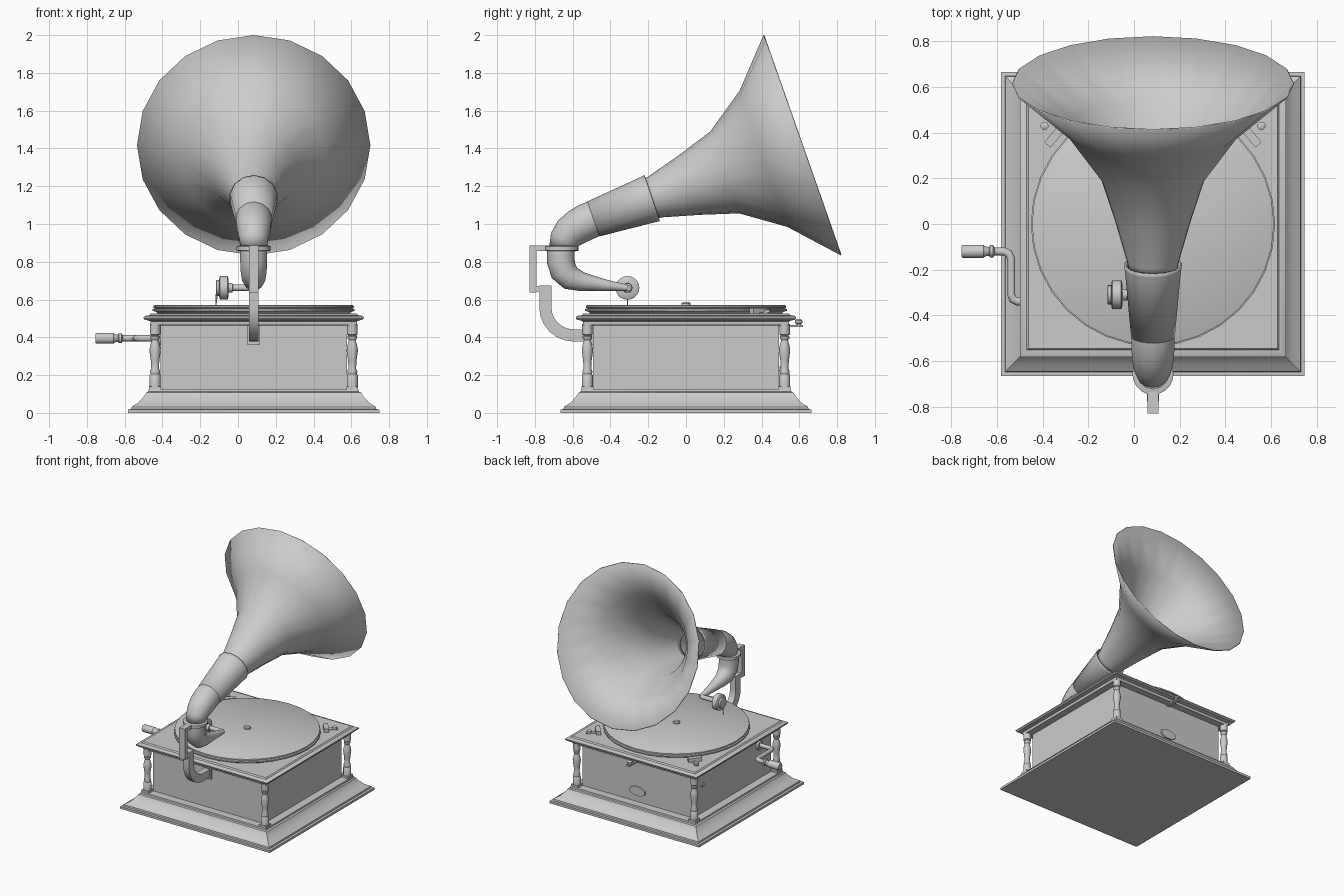
import bpy, bmesh, math
from mathutils import Vector, Matrix

CX = 0.083  # cabinet centre line
X, Y, Z = Vector((1, 0, 0)), Vector((0, 1, 0)), Vector((0, 0, 1))


def finish(name, bm, smooth=True):
    bmesh.ops.recalc_face_normals(bm, faces=bm.faces)
    me = bpy.data.meshes.new(name)
    bm.to_mesh(me)
    bm.free()
    ob = bpy.data.objects.new(name, me)
    bpy.context.collection.objects.link(ob)
    if smooth:
        bpy.ops.object.select_all(action='DESELECT')
        ob.select_set(True)
        bpy.context.view_layer.objects.active = ob
        bpy.ops.object.shade_smooth_by_angle(angle=math.radians(40))
    return ob


def tube(name, pts, radii, ref=X, sides=16, phase=0.0, flat=1.0, caps=True, smooth=True):
    """Loft rings along a planar path; ref is perpendicular to the path's plane."""
    bm = bmesh.new()
    pts = [Vector(p) for p in pts]
    rings = []
    for i, (p, r) in enumerate(zip(pts, radii)):
        a = (p - pts[i - 1]).normalized() if i else Vector()
        b = (pts[i + 1] - p).normalized() if i < len(pts) - 1 else Vector()
        t = (a + b).normalized()
        u = ref.cross(t) / max(0.5, t.dot(a), t.dot(b))
        ring = []
        for k in range(sides):
            g = phase + 2 * math.pi * k / sides
            ring.append(bm.verts.new(p + r * (math.cos(g) * u + flat * math.sin(g) * ref)))
        rings.append(ring)
    for r0, r1 in zip(rings, rings[1:]):
        for k in range(sides):
            j = (k + 1) % sides
            bm.faces.new((r0[k], r0[j], r1[j], r1[k]))
    if caps:
        bm.faces.new(rings[0])
        bm.faces.new(rings[-1])
    return finish(name, bm, smooth)


def turned(name, profile, x, y, sides=16):
    return tube(name, [(x, y, z) for r, z in profile], [r for r, z in profile], sides=sides)


def moulding(name, profile):
    return tube(name, [(CX, 0, z) for h, z in profile], [h * math.sqrt(2) for h, z in profile],
                sides=4, phase=math.pi / 4)


def side_tube(name, yzr, **kw):
    return tube(name, [(CX, y, z) for y, z, r in yzr], [r for y, z, r in yzr], **kw)


def box(name, size, loc, rot=0.0):
    bm = bmesh.new()
    bmesh.ops.create_cube(bm, size=1, matrix=Matrix.Translation(loc) @ Matrix.Rotation(rot, 4, 'Z')
                          @ Matrix.Diagonal((*size, 1)))
    return finish(name, bm, False)


def shell(ob, thickness, offset=-1):
    m = ob.modifiers.new("thickness", 'SOLIDIFY')
    m.thickness, m.offset = thickness, offset


# Cabinet: flared base, body, moulded lid with a recessed deck
moulding("base", [(0.665, 0), (0.665, 0.018), (0.648, 0.02), (0.646, 0.032), (0.61, 0.055),
                  (0.583, 0.085), (0.573, 0.1), (0.57, 0.107), (0.558, 0.112), (0.556, 0.124)])
moulding("body", [(0.493, 0.12), (0.493, 0.475)])
moulding("lid", [(0.51, 0.462), (0.545, 0.465), (0.547, 0.485), (0.56, 0.49), (0.576, 0.492),
                 (0.583, 0.5), (0.583, 0.508), (0.57, 0.515), (0.553, 0.517), (0.545, 0.526),
                 (0.535, 0.526), (0.53, 0.518)])

# Turned corner columns
column = [(0.029, 0.135), (0.029, 0.2), (0.024, 0.206), (0.027, 0.22), (0.02, 0.236),
          (0.023, 0.28), (0.03, 0.33), (0.027, 0.352), (0.018, 0.385), (0.025, 0.395),
          (0.025, 0.405), (0.02, 0.41), (0.028, 0.416), (0.028, 0.47)]
for sx in (-1, 1):
    for sy in (-1, 1):
        x, y = CX + sx * 0.522, sy * 0.522
        turned("corner_column", column, x, y, 12)
        box("column_foot", (0.062, 0.062, 0.02), (x, y, 0.13))

# Turntable, record and spindle
turned("turntable", [(0.5, 0.515), (0.515, 0.535), (0.535, 0.54), (0.535, 0.55), (0.52, 0.553)], CX, 0, 32)
turned("record", [(0.52, 0.552), (0.53, 0.557), (0.53, 0.567), (0.525, 0.57)], CX, 0, 32)
turned("spindle", [(0.025, 0.565), (0.025, 0.58), (0.018, 0.586)], CX, 0, 12)

# Brake blocks at the back corners of the deck
for s in (-1, 1):
    x, y, a = CX + s * 0.43, 0.385, -s * math.radians(50)
    box("brake_pad", (0.1, 0.036, 0.03), (x, y, 0.54), a)
    box("brake_arm", (0.03, 0.1, 0.014), (x + s * 0.025, y + 0.03, 0.525), a)
    turned("brake_pivot", [(0.018, 0.515), (0.018, 0.545), (0.01, 0.55)], x + s * 0.045, y + 0.045, 10)

# Horn with a thin wall
horn = side_tube("horn", [(-0.2, 1.13, 0.108), (-0.16, 1.144, 0.115), (0.02, 1.207, 0.168),
                          (0.205, 1.273, 0.23), (0.41, 1.345, 0.382), (0.615, 1.417, 0.618)],
                 sides=20, caps=False)
shell(horn, 0.006)

# Horn socket and elbow
socket = side_tube("horn_socket", [(-0.18, 1.136, 0.13), (-0.195, 1.131, 0.126), (-0.49, 1.027, 0.098)],
                   sides=14, caps=False)
shell(socket, 0.008)
elbow = side_tube("horn_elbow", [(-0.44, 1.045, 0.09), (-0.485, 1.029, 0.096), (-0.53, 1.01, 0.097),
                                 (-0.575, 0.985, 0.094), (-0.615, 0.955, 0.088), (-0.643, 0.918, 0.078),
                                 (-0.655, 0.87, 0.07)], sides=14, caps=False)
shell(elbow, 0.008)

# Collar and tone arm
turned("collar", [(0.078, 0.856), (0.09, 0.86), (0.09, 0.882), (0.078, 0.886)], CX, -0.658, 20)
side_tube("tone_arm", [(-0.662, 0.862, 0.073), (-0.662, 0.8, 0.073), (-0.648, 0.75, 0.07),
                       (-0.61, 0.713, 0.063), (-0.55, 0.694, 0.05), (-0.43, 0.676, 0.031),
                       (-0.31, 0.661, 0.017)], sides=14)

# Sound box with stem and needle
disc = [(-0.117, 0.036), (-0.114, 0.042), (-0.1, 0.042), (-0.098, 0.058), (-0.094, 0.063),
        (-0.056, 0.063), (-0.052, 0.058), (-0.05, 0.026), (-0.03, 0.024), (-0.026, 0.017), (CX, 0.017)]
tube("sound_box", [(x, -0.31, 0.662) for x, r in disc], [r for x, r in disc], ref=Z, sides=20)
tube("needle", [(-0.112, -0.31, 0.63), (-0.116, -0.31, 0.572)], [0.006, 0.002], ref=Y, sides=6)

# Rear support: hooked upper bracket and curved lower arm
D = math.pi / 4
side_tube("support_hook", [(-0.735, 0.871, 0.021), (-0.811, 0.871, 0.021), (-0.811, 0.657, 0.021),
                           (-0.72, 0.657, 0.021)], sides=4, phase=D, flat=1.6, smooth=False)
side_tube("support_post", [(-0.811, 0.885, 0.026), (-0.811, 0.637, 0.026)],
          sides=4, phase=D, flat=1.35, smooth=False)
arc = [(-0.745, 0.675, 0.045)]
for k in range(7):
    g = math.radians(15 * k)
    arc.append((-0.595 - 0.15 * math.cos(g), 0.56 - 0.15 * math.sin(g), 0.045))
arc.append((-0.49, 0.41, 0.045))
side_tube("support_arm", arc, sides=4, phase=D, flat=0.8)
box("support_plate", (0.066, 0.02, 0.11), (CX, -0.5, 0.415))

# Winding crank on the left side
tube("crank_rod", [(-0.40, -0.34, 0.395), (-0.51, -0.34, 0.395), (-0.53, -0.33, 0.395), (-0.538, -0.31, 0.395),
                   (-0.538, -0.155, 0.395), (-0.548, -0.13, 0.395), (-0.57, -0.12, 0.395), (-0.64, -0.12, 0.395)],
     [0.017] * 8, ref=Z, sides=10)
grip = [(-0.755, 0.025), (-0.75, 0.029), (-0.66, 0.029), (-0.652, 0.022), (-0.635, 0.019),
        (-0.63, 0.027), (-0.617, 0.027), (-0.61, 0.017)]
tube("crank_handle", [(x, -0.12, 0.395) for x, r in grip], [r for x, r in grip], ref=Z, sides=14)
tube("crank_bush", [(-0.40, -0.34, 0.395), (-0.425, -0.34, 0.395)], [0.04, 0.034], ref=Z, sides=14)
tube("side_button", [(-0.40, 0.38, 0.35), (-0.42, 0.38, 0.35)], [0.02, 0.016], ref=Z, sides=10)

# Back plate and speed lever
tube("back_plate", [(CX, 0.485, 0.21), (CX, 0.502, 0.21)], [0.04, 0.038], ref=X, sides=8,
     phase=math.pi / 8, flat=1.9)
box("speed_lever", (0.03, 0.14, 0.012), (CX, 0.55, 0.46))
turned("speed_knob", [(0.01, 0.462), (0.012, 0.47), (0.02, 0.477), (0.02, 0.488), (0.01, 0.498)], CX, 0.597, 12)
